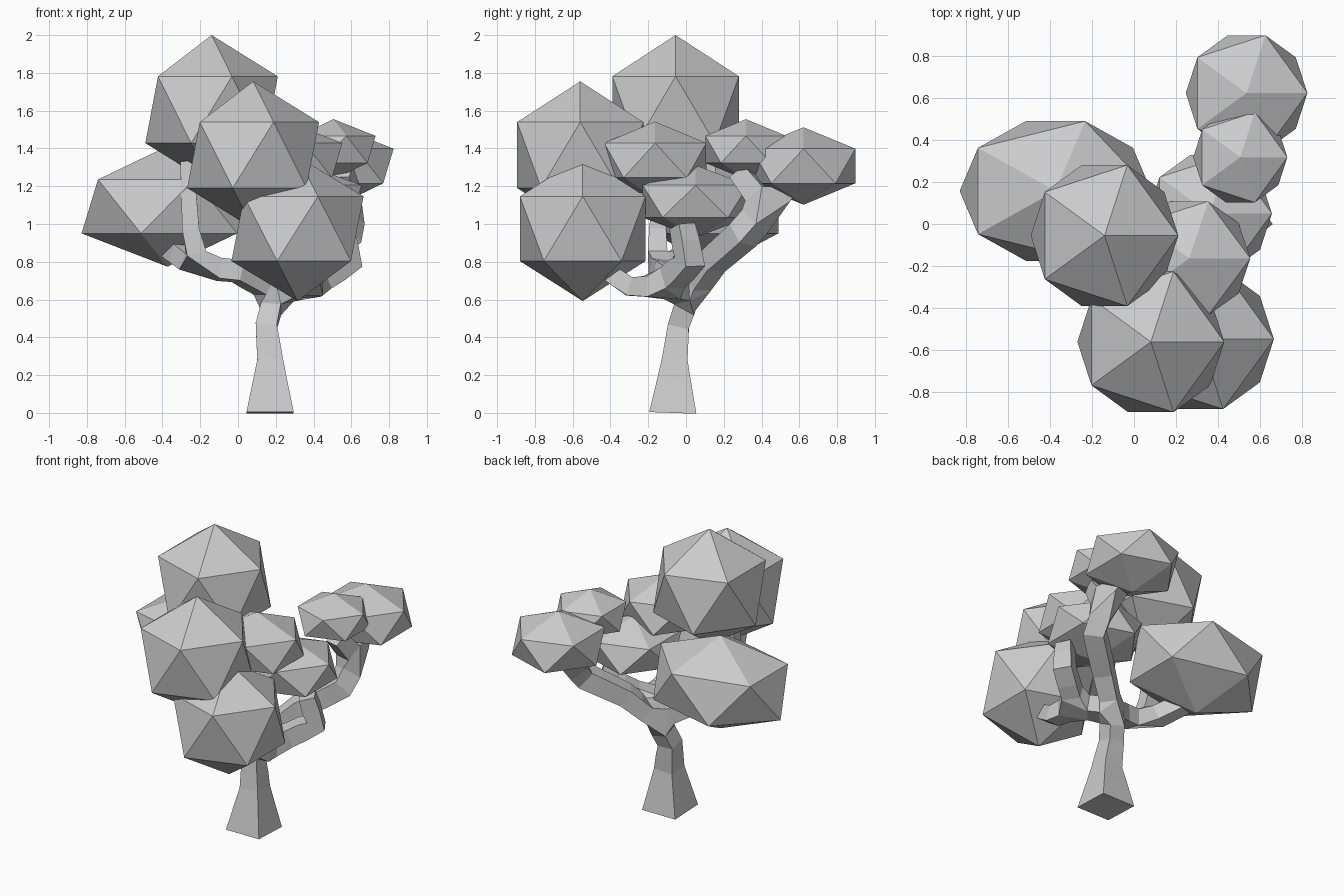
import bpy

# Foliage: low icosahedra as (centre), (radii)
CLUMPS = [
    ((-0.14, -0.055, 1.605), (0.392, 0.394, 0.395)),
    ((0.08, -0.56, 1.365), (0.39, 0.393, 0.39)),
    ((0.315, -0.547, 0.975), (0.391, 0.391, 0.383)),
    ((-0.373, 0.157, 1.093), (0.509, 0.39, 0.319)),
    ((0.535, 0.622, 1.307), (0.323, 0.323, 0.205)),
    ((0.505, 0.317, 1.395), (0.25, 0.252, 0.16)),
    ((0.263, -0.163, 1.337), (0.324, 0.318, 0.205)),
    ((0.36, 0.05, 1.12), (0.33, 0.328, 0.192)),
]
for i, (loc, rad) in enumerate(CLUMPS):
    bpy.ops.mesh.primitive_ico_sphere_add(subdivisions=1, radius=1, location=loc)
    ob = bpy.context.object
    ob.name = f"leaf_clump_{i + 1}"
    ob.scale = rad

# Trunk and branches: a skinned skeleton, nodes as (parent, position, radius)
NODES = [
    (None, (0.17, -0.07, 0.0), 0.125),
    (0, (0.17, -0.06, 0.28), 0.068),
    (1, (0.15, -0.04, 0.46), 0.056),
    (2, (0.20, 0.03, 0.64), 0.055),
    # left limb, forking into the low wide clump and the top clump
    (3, (0.0, -0.12, 0.75), 0.055),
    (4, (-0.20, -0.15, 0.77), 0.055),
    (5, (-0.25, -0.15, 0.97), 0.045),
    (6, (-0.27, -0.12, 1.33), 0.035),
    (5, (-0.36, 0.08, 0.88), 0.05),
    # right limb, forking forward and upward
    (3, (0.37, -0.12, 0.67), 0.06),
    (9, (0.40, -0.30, 0.67), 0.05),
    (10, (0.38, -0.42, 0.75), 0.045),
    (9, (0.58, 0.02, 0.80), 0.06),
    (12, (0.54, -0.02, 0.99), 0.05),
    # rear limb, forking to the two back clumps
    (3, (0.36, 0.14, 0.80), 0.06),
    (14, (0.57, 0.30, 0.94), 0.065),
    (15, (0.59, 0.43, 1.09), 0.065),
    (16, (0.55, 0.55, 1.22), 0.05),
    (16, (0.55, 0.28, 1.28), 0.05),
]
mesh = bpy.data.meshes.new("trunk_and_branches")
edges = [(n[0], i) for i, n in enumerate(NODES) if n[0] is not None]
mesh.from_pydata([n[1] for n in NODES], edges, [])
tree = bpy.data.objects.new("trunk_and_branches", mesh)
bpy.context.collection.objects.link(tree)
skin = tree.modifiers.new("skin", 'SKIN')
skin.use_smooth_shade = False
for i, n in enumerate(NODES):
    sv = mesh.skin_vertices[0].data[i]
    sv.radius = (n[2], n[2])
    sv.use_root = (i == 0)
